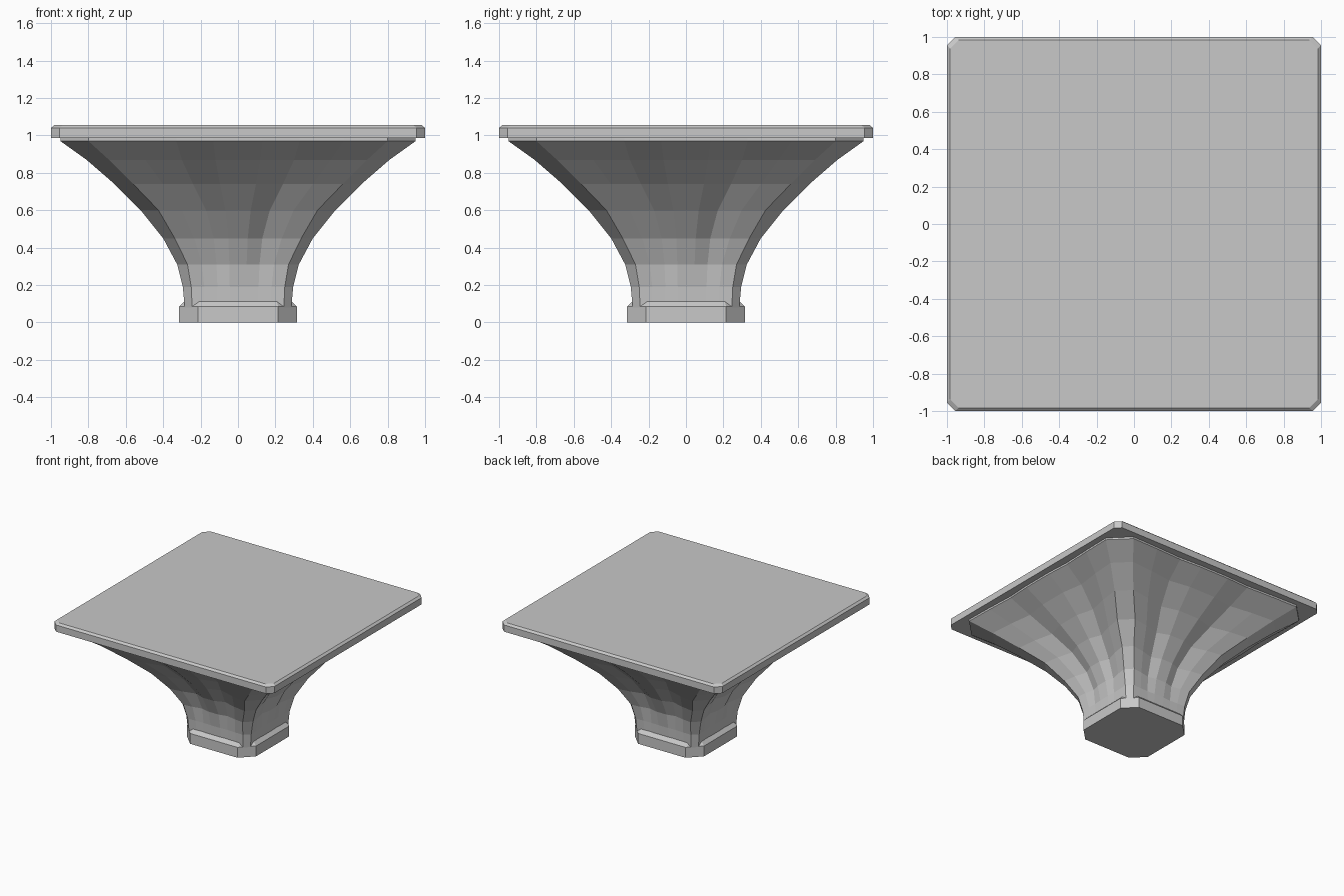
import bpy, bmesh

cube = bpy.data.objects.get("Cube")
if cube:
    bpy.data.objects.remove(cube, do_unlink=True)

stone = bpy.data.materials.new("pale_grey_stone")
stone.use_nodes = True
grey = (0.58, 0.58, 0.58, 1)
stone.diffuse_color = grey
stone.node_tree.nodes["Principled BSDF"].inputs["Base Color"].default_value = grey


def four_sides(side):
    """Repeat one side's (along, outward) points around all four sides."""
    ring = []
    pts = [(a, -out) for a, out in side]
    for _ in range(4):
        ring += pts
        pts = [(-y, x) for x, y in pts]
    return ring


def loft(name, layers):
    """Skin a stack of (height, side points) and cap both ends."""
    bm = bmesh.new()
    rings = [[bm.verts.new((x, y, z)) for x, y in four_sides(side)]
             for z, side in layers]
    for low, high in zip(rings, rings[1:]):
        n = len(low)
        for i in range(n):
            j = (i + 1) % n
            bm.faces.new((low[i], low[j], high[j], high[i]))
    bm.faces.new(rings[0][::-1])
    bm.faces.new(rings[-1])
    bmesh.ops.recalc_face_normals(bm, faces=bm.faces)
    mesh = bpy.data.meshes.new(name)
    bm.to_mesh(mesh)
    bm.free()
    mesh.materials.append(stone)
    obj = bpy.data.objects.new(name, mesh)
    bpy.context.collection.objects.link(obj)
    return obj


def flat_side(half, corner):
    return [(-corner, half), (corner, half)]


def fluted_side(half, corner, valley, depth):
    """Corner rib, valley, rounded middle rib, mirrored across the side."""
    right = [(valley * 0.4, half - depth * 0.3),
             (valley, half - depth),
             ((valley + corner) / 2, half - depth * 0.35),
             (corner, half)]
    return [(-a, out) for a, out in reversed(right)] + right


# Chamfered collar at the foot
loft("base_collar", [(0, flat_side(0.315, 0.215)),
                     (0.085, flat_side(0.315, 0.215)),
                     (0.12, flat_side(0.28, 0.205))])

# Flaring fluted body: height, half width, corner edge, valley, valley depth
body = [(0.08, 0.285, 0.245, 0.11, 0.0),
        (0.19, 0.295, 0.25, 0.11, 0.005),
        (0.31, 0.325, 0.27, 0.115, 0.025),
        (0.45, 0.40, 0.338, 0.13, 0.045),
        (0.60, 0.52, 0.425, 0.17, 0.055),
        (0.74, 0.66, 0.56, 0.24, 0.055),
        (0.87, 0.81, 0.69, 0.30, 0.04),
        (0.97, 0.95, 0.80, 0.33, 0.015),
        (0.99, 0.95, 0.80, 0.33, 0.015)]
loft("fluted_body", [(z, fluted_side(*row)) for z, *row in body])

# Square slab with clipped corners and a bevelled top edge
loft("top_slab", [(0.985, flat_side(1.0, 0.955)),
                  (1.04, flat_side(1.0, 0.955)),
                  (1.055, flat_side(0.983, 0.938))])
